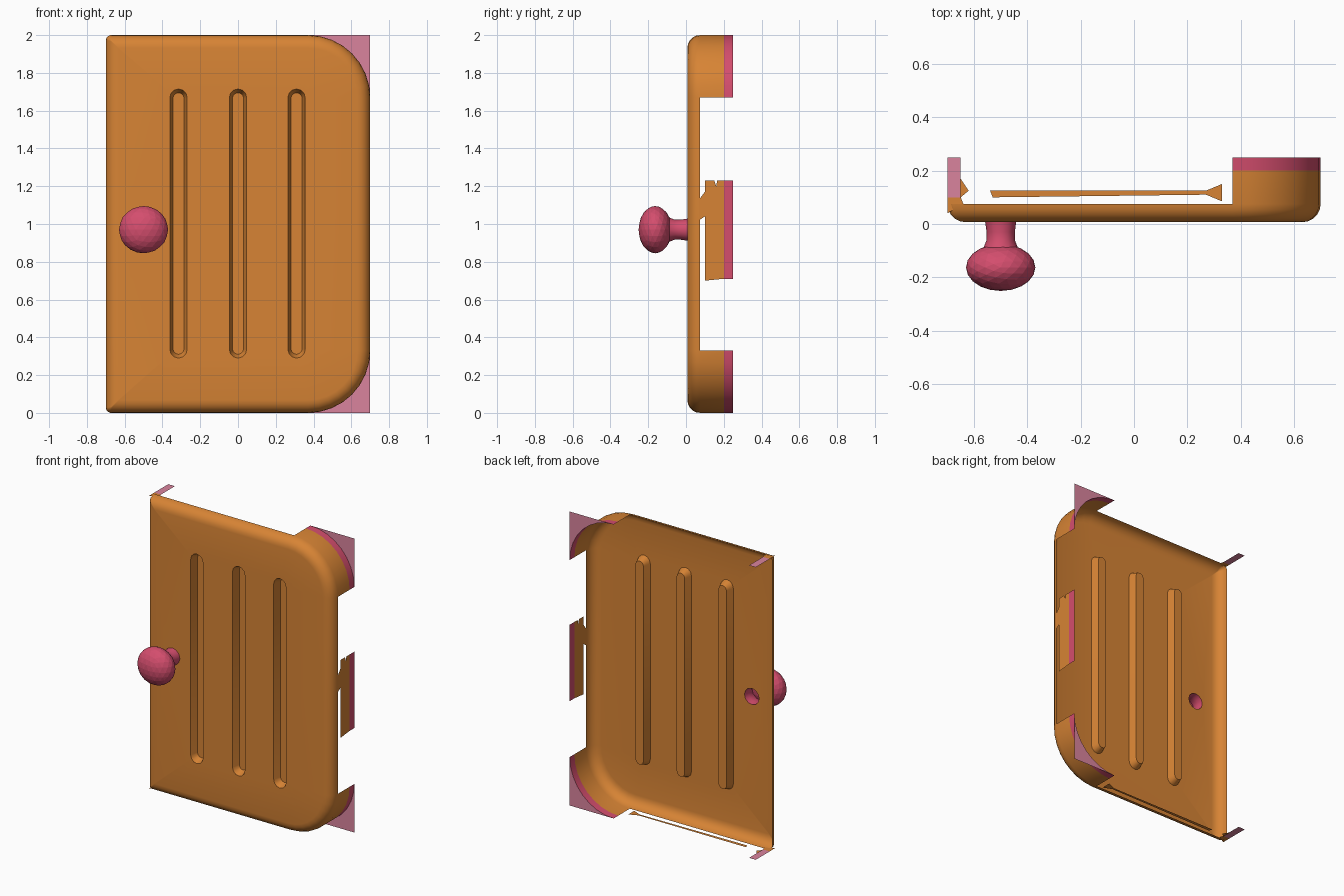
import bpy, bmesh, math
from mathutils import Matrix, Vector

cube = bpy.data.objects.get("Cube")
if cube:
    bpy.data.objects.remove(cube, do_unlink=True)


def material(name, rgb):
    m = bpy.data.materials.new(name)
    m.use_nodes = True
    m.diffuse_color = (*rgb, 1)
    m.node_tree.nodes["Principled BSDF"].inputs["Base Color"].default_value = (*rgb, 1)
    return m


ORANGE = material("orange", (0.68, 0.23, 0.035))
PINK = material("deep pink", (0.66, 0.075, 0.155))
PALE = material("pale pink", (0.70, 0.23, 0.34))


def finish(bm, name, mats, smooth=False):
    mesh = bpy.data.meshes.new(name)
    bm.to_mesh(mesh)
    bm.free()
    for m in mats:
        mesh.materials.append(m)
    ob = bpy.data.objects.new(name, mesh)
    bpy.context.collection.objects.link(ob)
    if smooth:
        bpy.ops.object.select_all(action="DESELECT")
        ob.select_set(True)
        bpy.context.view_layer.objects.active = ob
        bpy.ops.object.shade_smooth_by_angle(angle=math.radians(35))
    return ob


def sheet(name, points, mat):
    """One flat polygon."""
    bm = bmesh.new()
    bm.faces.new([bm.verts.new(p) for p in points])
    return finish(bm, name, [mat])


W, FRONT, RIM, BACK = 0.7, 0.007, 0.075, 0.25
ROUND = RIM - FRONT
SEG = 8
CORNERS = [(1, -1, 0.33, -90), (1, 1, 0.33, 0), (-1, 1, 0.03, 90), (-1, -1, 0.03, 180)]


def arc(cx, cz, r, start, sweep, n):
    return [(cx + r * math.cos(math.radians(start + sweep * i / n)),
             cz + r * math.sin(math.radians(start + sweep * i / n))) for i in range(n + 1)]


def outline(inset):
    """Door outline: large round corners on one side, tight ones on the other."""
    pts = []
    for sx, sz, r, start in CORNERS:
        rr = max(r - inset, 0.004)
        pts += arc(sx * (W - inset - rr), 1 + sz * (1 - inset - rr), rr, start, 90, SEG)
    return pts


def capsule(cx, half, low, high):
    return arc(cx, high - half, half, 0, 180, 6) + arc(cx, low + half, half, 180, 180, 6)


def ring(bm, pts, y):
    return [bm.verts.new((x, y, z)) for x, z in pts]


def bridge(bm, a, b):
    n = len(a)
    for i in range(n):
        bm.faces.new((a[i], a[(i + 1) % n], b[(i + 1) % n], b[i]))


def loop_edges(bm, loop):
    out = []
    for i, v in enumerate(loop):
        w = loop[(i + 1) % len(loop)]
        out.append(bm.edges.get((v, w)) or bm.edges.new((v, w)))
    return out


# Door panel: rounded rim, front face, pressed grooves, knob hole
KNOB = (-0.5, 0.97)
bm = bmesh.new()
rings = []
for i in range(6):
    a = math.radians(90 * i / 5)
    rings.append(ring(bm, outline(ROUND * (1 - math.cos(a))), RIM - ROUND * math.sin(a)))
for a, b in zip(rings, rings[1:]):
    bridge(bm, a, b)
edges = loop_edges(bm, rings[-1])
for cx in (-0.315, 0.0, 0.31):
    mouth = ring(bm, capsule(cx, 0.046, 0.29, 1.715), FRONT)
    floor = ring(bm, capsule(cx, 0.03, 0.31, 1.695), FRONT + 0.05)
    bridge(bm, mouth, floor)
    bm.faces.new(floor)
    edges += loop_edges(bm, mouth)
edges += loop_edges(bm, ring(bm, arc(*KNOB, 0.055, 0, 360, 12)[:-1], FRONT))
bmesh.ops.triangle_fill(bm, edges=edges, use_beauty=True, normal=(0, -1, 0))

# Deep corner walls behind the two large round corners
for k in (0, 1):
    first = k * (SEG + 1)
    idx = range(first, first + SEG + 1)
    rows = [[rings[0][i] for i in idx]]
    for y in (0.2, BACK):
        rows.append([bm.verts.new((rings[0][i].co.x, y, rings[0][i].co.z)) for i in idx])
    for r, (a, b) in enumerate(zip(rows, rows[1:])):
        for i in range(SEG):
            f = bm.faces.new((a[i], a[i + 1], b[i + 1], b[i]))
            f.material_index = r
bmesh.ops.recalc_face_normals(bm, faces=bm.faces)
big = max(bm.faces, key=lambda f: f.calc_area() if abs(f.normal.y) > 0.99 and
          f.calc_center_median().y < FRONT + 0.01 else 0)
if big.normal.y > 0:
    bmesh.ops.reverse_faces(bm, faces=bm.faces)
finish(bm, "door_panel", [ORANGE, PINK], smooth=True)

# Flat plates filling the outside of the large corners
for k, name in ((0, "lower_corner_plate"), (1, "upper_corner_plate")):
    pts = outline(0)[k * (SEG + 1):(k + 1) * (SEG + 1)]
    tip = (W, 1 + CORNERS[k][1])
    bm = bmesh.new()
    centre = bm.verts.new((tip[0], BACK, tip[1]))
    vs = ring(bm, pts, BACK)
    for a, b in zip(vs, vs[1:]):
        bm.faces.new((centre, b, a))
    finish(bm, name, [PALE])

# Side flange fragment with its pink back edge
side = [(0.1, 0.7), (0.2, 0.71), (0.2, 1.23), (0.165, 1.23), (0.16, 1.2), (0.15, 1.23),
        (0.1, 1.23), (0.1, 1.17), (0.07, 1.13), (0.07, 1.02), (0.1, 1.04)]
sheet("side_flange", [(W, y, z) for y, z in side], ORANGE)
sheet("side_flange_edge", [(W, y, z) for y, z in
                           ((0.2, 0.71), (BACK, 0.71), (BACK, 1.23), (0.2, 1.23))], PINK)

# Narrow tabs behind the tight corners
for z, name in ((1.995, "upper"), (0.005, "lower")):
    sheet(name + "_tab", [(-W, 0.1, z), (-0.65, 0.1, z), (-0.65, BACK, z), (-W, BACK, z)], PALE)
    sheet(name + "_tab_root", [(-W, 0.04, z), (-0.64, RIM, z), (-0.65, 0.1, z), (-W, 0.1, z)], ORANGE)
sheet("lower_tab_spur", [(-0.65, 0.1, 0), (-0.62, 0.125, 0), (-0.65, 0.17, 0)], ORANGE)

# Thin strip along the bottom
sheet("bottom_strip", [(-0.53, 0.1, 0), (0.27, 0.11, 0), (0.33, 0.085, 0), (0.33, 0.15, 0),
                       (0.27, 0.125, 0), (-0.54, 0.125, 0)], ORANGE)

# Knob: hollow stem and faceted ball
bm = bmesh.new()
stem = [ring(bm, arc(*KNOB, r, 0, 360, 12)[:-1], y)
        for r, y in ((0.058, FRONT), (0.053, -0.03), (0.053, -0.06), (0.065, -0.09))]
for a, b in zip(stem, stem[1:]):
    bridge(bm, a, b)
bmesh.ops.recalc_face_normals(bm, faces=bm.faces)
finish(bm, "knob_stem", [PINK], smooth=True)

bm = bmesh.new()
place = Matrix.Translation(Vector((KNOB[0], -0.163, KNOB[1]))) @ Matrix.Diagonal((0.13, 0.088, 0.125, 1))
bmesh.ops.create_icosphere(bm, subdivisions=3, radius=1, matrix=place)
finish(bm, "knob_ball", [PINK])
